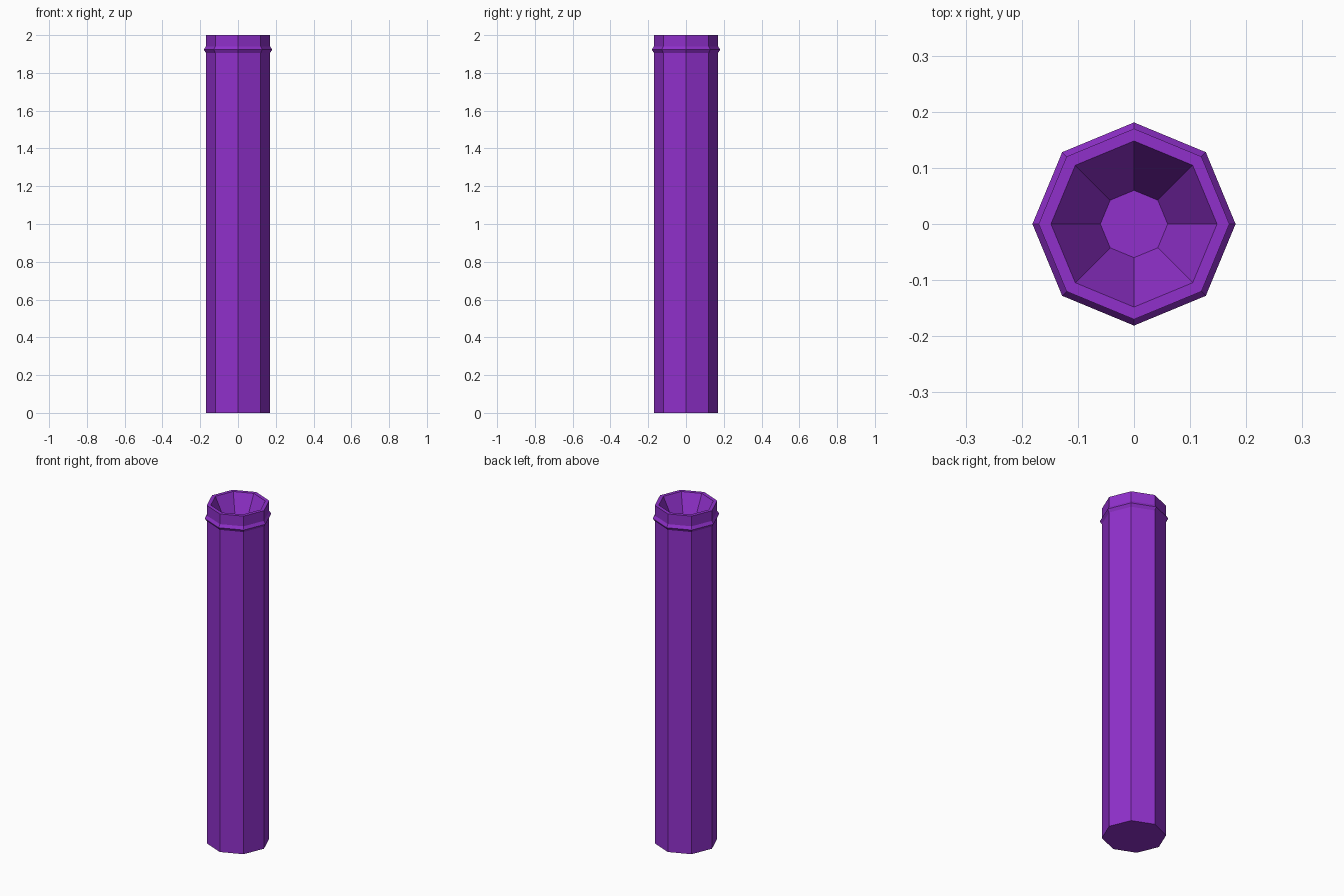
import bpy, bmesh
from math import cos, sin, pi

if "Cube" in bpy.data.objects:
    bpy.data.objects.remove(bpy.data.objects["Cube"])

SIDES = 8
# Outline (radius, height) from the base, over the collar, down into the funnel
PROFILE = [(0.17, 0.0), (0.17, 1.906), (0.181, 1.923), (0.17, 1.94),
           (0.17, 2.0), (0.148, 2.0), (0.06, 1.82)]

bm = bmesh.new()


def ring(radius, z):
    return [bm.verts.new((radius * cos(2 * pi * i / SIDES),
                          radius * sin(2 * pi * i / SIDES), z))
            for i in range(SIDES)]


# Octagonal walls
rings = [ring(r, z) for r, z in PROFILE]
for low, high in zip(rings, rings[1:]):
    for i in range(SIDES):
        j = (i + 1) % SIDES
        bm.faces.new((low[i], low[j], high[j], high[i]))

# Base and funnel floor
bm.faces.new(rings[0][::-1])
bm.faces.new(rings[-1])
bmesh.ops.recalc_face_normals(bm, faces=bm.faces[:])

mesh = bpy.data.meshes.new("hollow_post")
bm.to_mesh(mesh)
bm.free()
post = bpy.data.objects.new("hollow_post", mesh)
bpy.context.collection.objects.link(post)

# Purple colour
purple = bpy.data.materials.new("purple")
purple.diffuse_color = (0.28, 0.03, 0.60, 1.0)
purple.use_nodes = True
purple.node_tree.nodes["Principled BSDF"].inputs["Base Color"].default_value = purple.diffuse_color
mesh.materials.append(purple)
